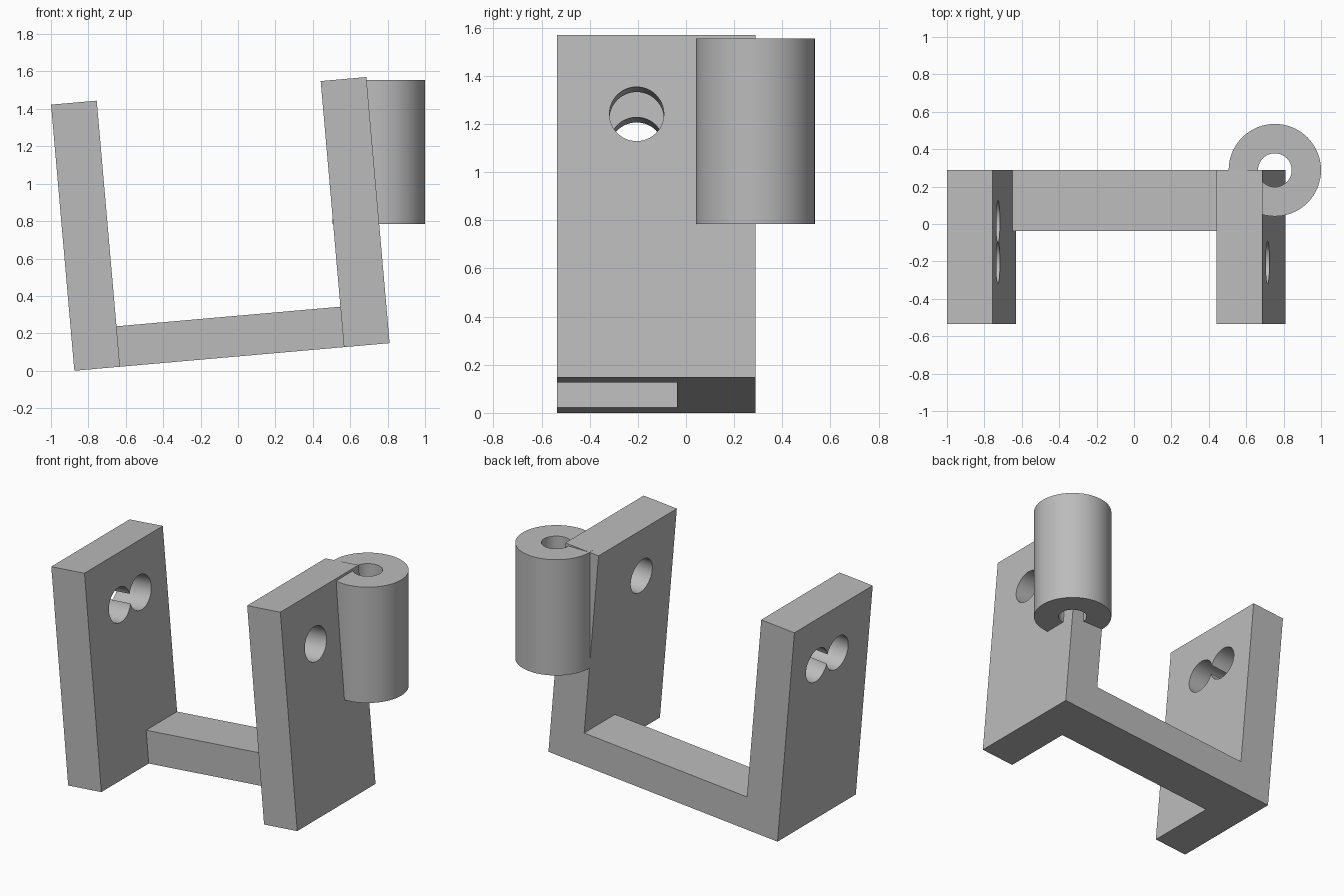
import bpy
import bmesh
import math
from mathutils import Matrix, Vector

cube = bpy.data.objects.get("Cube")
if cube:
    bpy.data.objects.remove(cube, do_unlink=True)

grey = bpy.data.materials.new("plain grey")
grey.use_nodes = True
colour = (0.5, 0.5, 0.5, 1)
grey.diffuse_color = colour
grey.node_tree.nodes["Principled BSDF"].inputs["Base Color"].default_value = colour

# Bracket dimensions, in a frame tilted about its lowest corner
LENGTH, HEIGHT, THICK, BAR = 1.692, 1.428, 0.245, 0.217
FRONT, BACK, BAR_FRONT = -0.535, 0.288, -0.037
HOLE_R, HOLE_Z = 0.113, 1.098
TILT = Matrix.Translation((-0.875, 0, 0)) @ Matrix.Rotation(math.radians(-5), 4, 'Y')


def make_object(name, bm, matrix=Matrix()):
    bm.transform(matrix)
    mesh = bpy.data.meshes.new(name)
    bm.to_mesh(mesh)
    bm.free()
    obj = bpy.data.objects.new(name, mesh)
    bpy.context.collection.objects.link(obj)
    mesh.materials.append(grey)
    return obj


def box(name, low, high):
    bm = bmesh.new()
    low, high = Vector(low), Vector(high)
    bmesh.ops.create_cube(bm, size=1, matrix=Matrix.Translation((low + high) / 2)
                          @ Matrix.Diagonal((high - low).to_4d()))
    return make_object(name, bm, TILT)


def rod(name, radius, depth, matrix):
    bm = bmesh.new()
    bmesh.ops.create_cone(bm, cap_ends=True, segments=64, radius1=radius,
                          radius2=radius, depth=depth)
    return make_object(name, bm, matrix)


def activate(obj):
    bpy.ops.object.select_all(action='DESELECT')
    obj.select_set(True)
    bpy.context.view_layer.objects.active = obj


def cut(obj, cutter):
    mod = obj.modifiers.new("cut", 'BOOLEAN')
    mod.operation = 'DIFFERENCE'
    mod.solver = 'EXACT'
    mod.object = cutter
    activate(obj)
    bpy.ops.object.modifier_apply(modifier=mod.name)
    bpy.data.objects.remove(cutter, do_unlink=True)


def drill(plate, x, y):
    place = TILT @ Matrix.Translation((x, y, HOLE_Z)) @ Matrix.Rotation(math.pi / 2, 4, 'Y')
    cut(plate, rod("hole_cutter", HOLE_R, THICK * 2, place))


# Upright plates: the right one has a pair of joined holes, the left a single hole
right_plate = box("right_plate", (0, FRONT, 0), (THICK, BACK, HEIGHT))
for y in (-0.205, 0.012):
    drill(right_plate, THICK / 2, y)
left_plate = box("left_plate", (LENGTH - THICK, FRONT, 0), (LENGTH, BACK, HEIGHT))
drill(left_plate, LENGTH - THICK / 2, -0.205)

# Crossbar joining the plates along the back
crossbar = box("crossbar", (THICK, BAR_FRONT, 0), (LENGTH - THICK, BACK, BAR))

# Vertical sleeve on the rear edge of the left plate
sleeve_place = Matrix.Translation((0.753, BACK, 1.17))
sleeve = rod("sleeve", 0.247, 0.77, sleeve_place)
cut(sleeve, rod("bore_cutter", 0.09, 1, sleeve_place))

# Smooth the round walls, keep the edges sharp
for part in (right_plate, left_plate, sleeve):
    activate(part)
    bpy.ops.object.shade_smooth_by_angle(angle=math.radians(30))
